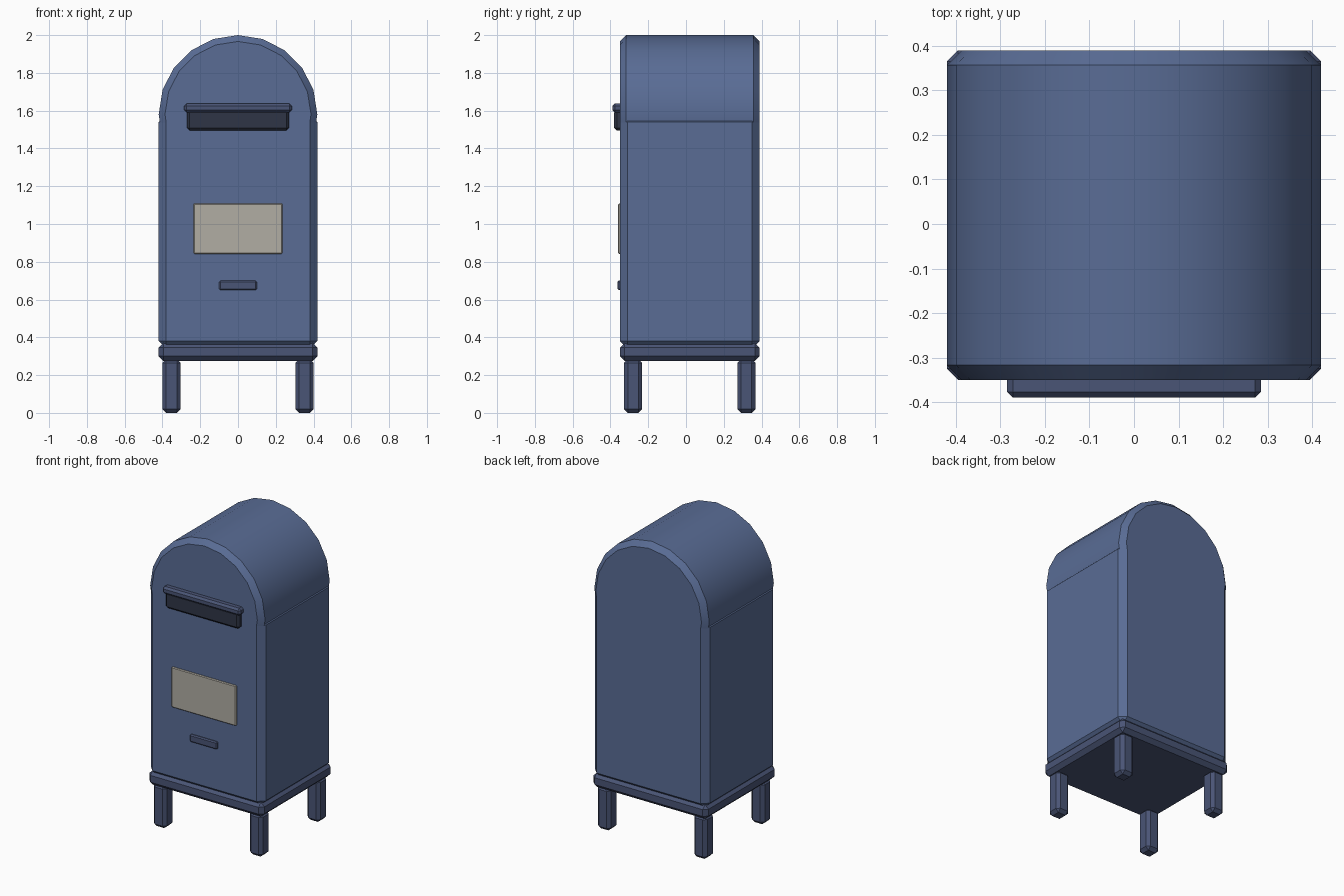
import bpy, bmesh, math
from mathutils import Matrix

if "Cube" in bpy.data.objects:
    bpy.data.objects.remove(bpy.data.objects["Cube"])


def material(name, rgb):
    m = bpy.data.materials.new(name)
    m.diffuse_color = (*rgb, 1)
    m.use_nodes = True
    m.node_tree.nodes["Principled BSDF"].inputs["Base Color"].default_value = m.diffuse_color
    return m


BLUE = material("blue_paint", (0.10, 0.15, 0.30))
TRIM = material("dark_blue_trim", (0.068, 0.09, 0.18))
DARK = material("slot_dark", (0.028, 0.036, 0.062))
PAPER = material("label_paper", (0.44, 0.42, 0.37))


def finish(name, bm, mat, chamfer):
    me = bpy.data.meshes.new(name)
    bm.to_mesh(me)
    bm.free()
    me.materials.append(mat)
    ob = bpy.data.objects.new(name, me)
    bpy.context.collection.objects.link(ob)
    mod = ob.modifiers.new("chamfer", 'BEVEL')
    mod.width = chamfer
    mod.segments = 1
    mod.limit_method = 'ANGLE'
    mod.angle_limit = math.radians(30)
    return ob


def box(name, x, y, z, mat, chamfer):
    """Chamfered box from (min, max) ranges on each axis."""
    bm = bmesh.new()
    bmesh.ops.create_cube(bm, size=1)
    spans = (x, y, z)
    for v in bm.verts:
        v.co = [(a + b) / 2 + c * (b - a) for c, (a, b) in zip(v.co, spans)]
    return finish(name, bm, mat, chamfer)


DEPTH = (-0.35, 0.39)

# Body and base plinth
box("body", (-0.42, 0.42), DEPTH, (0.34, 1.58), BLUE, 0.04)
box("base_plinth", (-0.42, 0.42), DEPTH, (0.275, 0.37), TRIM, 0.025)

# Rounded top: a 20-sided drum sunk halfway into the body
bm = bmesh.new()
bmesh.ops.create_cone(bm, cap_ends=True, segments=20, radius1=0.42, radius2=0.42,
                      depth=DEPTH[1] - DEPTH[0],
                      matrix=Matrix.Translation((0, 0.02, 1.58)) @ Matrix.Rotation(math.pi / 2, 4, 'X'))
top = finish("rounded_top", bm, BLUE, 0.033)
bpy.context.view_layer.objects.active = top
top.select_set(True)
bpy.ops.object.shade_smooth_by_angle(angle=math.radians(30))

# Four legs
for side, cx in (("left", -0.352), ("right", 0.352)):
    for end, cy in (("front", -0.28), ("back", 0.32)):
        box(f"{end}_{side}_leg", (cx - 0.048, cx + 0.048), (cy - 0.048, cy + 0.048),
            (0, 0.285), TRIM, 0.02)

# Mail slot with hood
box("mail_slot", (-0.27, 0.27), (-0.38, -0.32), (1.495, 1.605), DARK, 0.014)
box("slot_hood", (-0.285, 0.285), (-0.39, -0.33), (1.59, 1.638), TRIM, 0.013)

# Label plate and small handle
box("label_plate", (-0.236, 0.236), (-0.36, -0.34), (0.842, 1.108), PAPER, 0.005)
box("handle", (-0.1, 0.1), (-0.363, -0.335), (0.65, 0.70), TRIM, 0.007)
